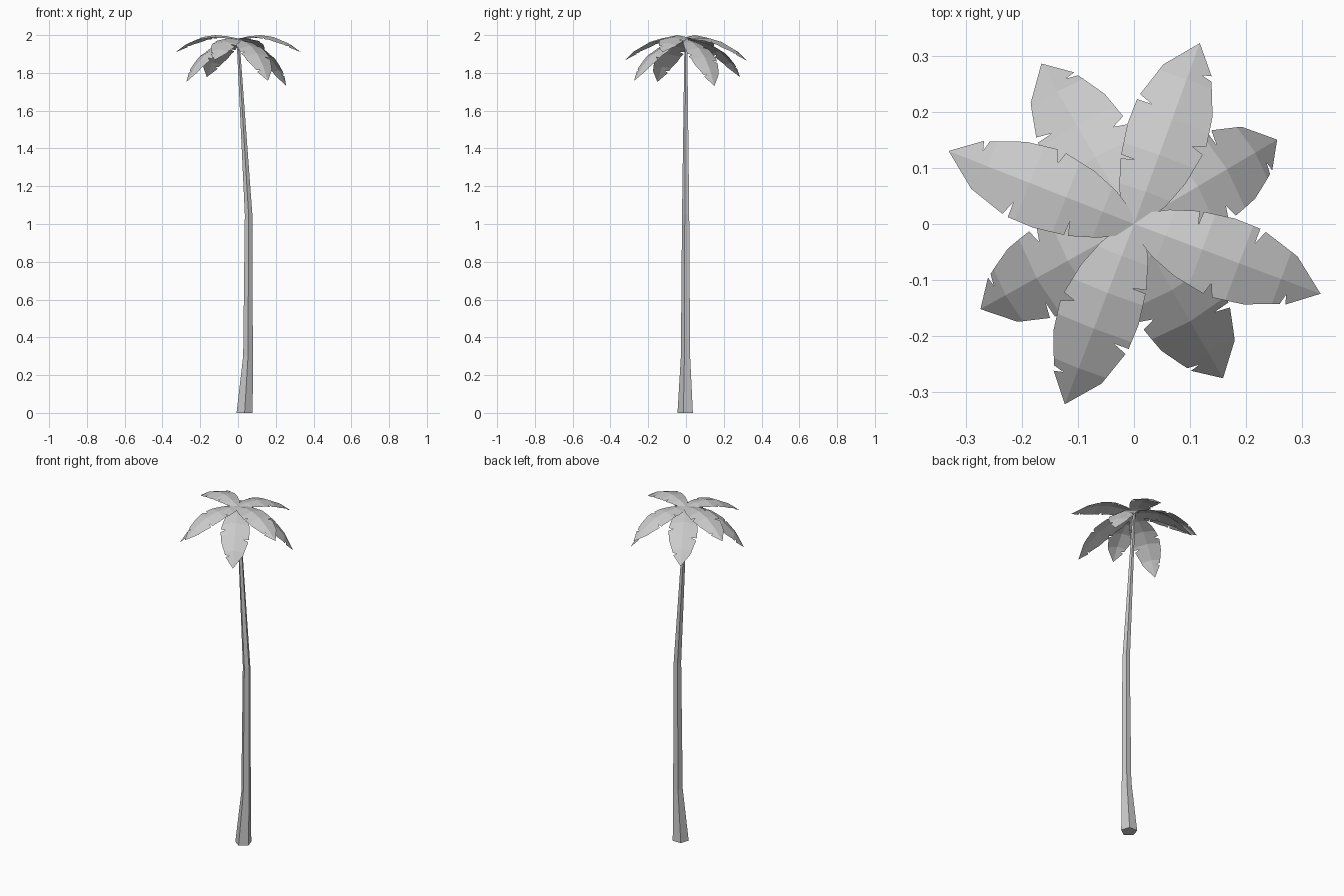
import bpy
import bmesh
from math import sin, cos, radians, pi
from mathutils import Matrix, Vector

cube = bpy.data.objects.get("Cube")
if cube:
    bpy.data.objects.remove(cube)

grey = bpy.data.materials.new("plain_grey")
grey.use_nodes = True
GREY = (0.6, 0.6, 0.6, 1)
grey.diffuse_color = GREY
grey.node_tree.nodes["Principled BSDF"].inputs["Base Color"].default_value = GREY


def finish(bm, name):
    mesh = bpy.data.meshes.new(name)
    bm.to_mesh(mesh)
    bm.free()
    mesh.materials.append(grey)
    obj = bpy.data.objects.new(name, mesh)
    bpy.context.collection.objects.link(obj)
    return obj


# Trunk: five-sided rings (centre x, z, radius) bridged into a bent column
RINGS = [(0.035, 0, 0.045), (0.053, 0.3, 0.027), (0.056, 1.05, 0.021), (0.0, 1.978, 0.008)]
bm = bmesh.new()
loops = []
for cx, z, r in RINGS:
    angles = [-pi / 2 + i * 2 * pi / 5 for i in range(5)]
    loops.append([bm.verts.new((cx + r * cos(a), r * sin(a), z)) for a in angles])
for low, high in zip(loops, loops[1:]):
    for i in range(5):
        j = (i + 1) % 5
        bm.faces.new((low[i], low[j], high[j], high[i]))
bm.faces.new(loops[0][::-1])
bm.faces.new(loops[-1])
finish(bm, "trunk")

# Frond outline (distance out, sideways) with torn notches on both edges
OUTLINE = [
    (0, 0), (0.005, -0.015), (0.05, -0.043), (0.10, -0.062), (0.159, -0.073), (0.166, -0.051),
    (0.176, -0.074), (0.232, -0.066), (0.293, -0.043), (0.298, -0.023), (0.303, -0.040),
    (0.355, 0.0),
    (0.293, 0.048), (0.225, 0.069), (0.214, 0.043), (0.214, 0.071), (0.165, 0.072),
    (0.109, 0.064), (0.108, 0.038), (0.102, 0.063), (0.05, 0.046), (0.02, 0.03),
]
# Arched midrib (distance out, height)
ARCH = [(0, 0), (0.06, 0.014), (0.13, 0.020), (0.2, 0.010), (0.28, -0.022), (0.355, -0.07)]
FOLD = 0.2


def arch_height(r):
    for (r0, z0), (r1, z1) in zip(ARCH, ARCH[1:]):
        if r <= r1:
            break
    return z0 + (z1 - z0) * (r - r0) / (r1 - r0)


def make_frond(name, heading, pitch, scale):
    bm = bmesh.new()
    bm.faces.new([bm.verts.new((r, s, 0)) for r, s in OUTLINE])
    # Cut along the midrib and across each bend
    cuts = [((0, 0, 0), (0, 1, 0))] + [((r, 0, 0), (1, 0, 0)) for r, z in ARCH[1:-1]]
    for point, normal in cuts:
        geom = bm.verts[:] + bm.edges[:] + bm.faces[:]
        bmesh.ops.bisect_plane(bm, geom=geom, plane_co=point, plane_no=normal, dist=1e-5)
    for v in bm.verts:
        v.co.z = arch_height(v.co.x) - FOLD * abs(v.co.y)
    bmesh.ops.triangulate(bm, faces=[f for f in bm.faces if len(f.verts) > 4])
    place = (Matrix.Translation(Vector((0, 0, 1.98)))
             @ Matrix.Rotation(radians(heading), 4, 'Z')
             @ Matrix.Rotation(pitch, 4, 'Y')
             @ Matrix.Scale(scale, 4))
    bmesh.ops.transform(bm, matrix=place, verts=bm.verts)
    finish(bm, name)


# Crown: four spreading fronds above four drooping ones
UPPER = [(158.5, 0.0), (70, 0.13), (-20.5, 0.0), (-111, 0.12)]
LOWER = [(120, 0.355), (30.5, 0.505), (-60, 0.415), (-151, 0.435)]
for i, (heading, pitch) in enumerate(UPPER):
    make_frond(f"upper_frond_{i + 1}", heading, pitch, 1.0)
for i, (heading, pitch) in enumerate(LOWER):
    make_frond(f"lower_frond_{i + 1}", heading, pitch, 1.07)
